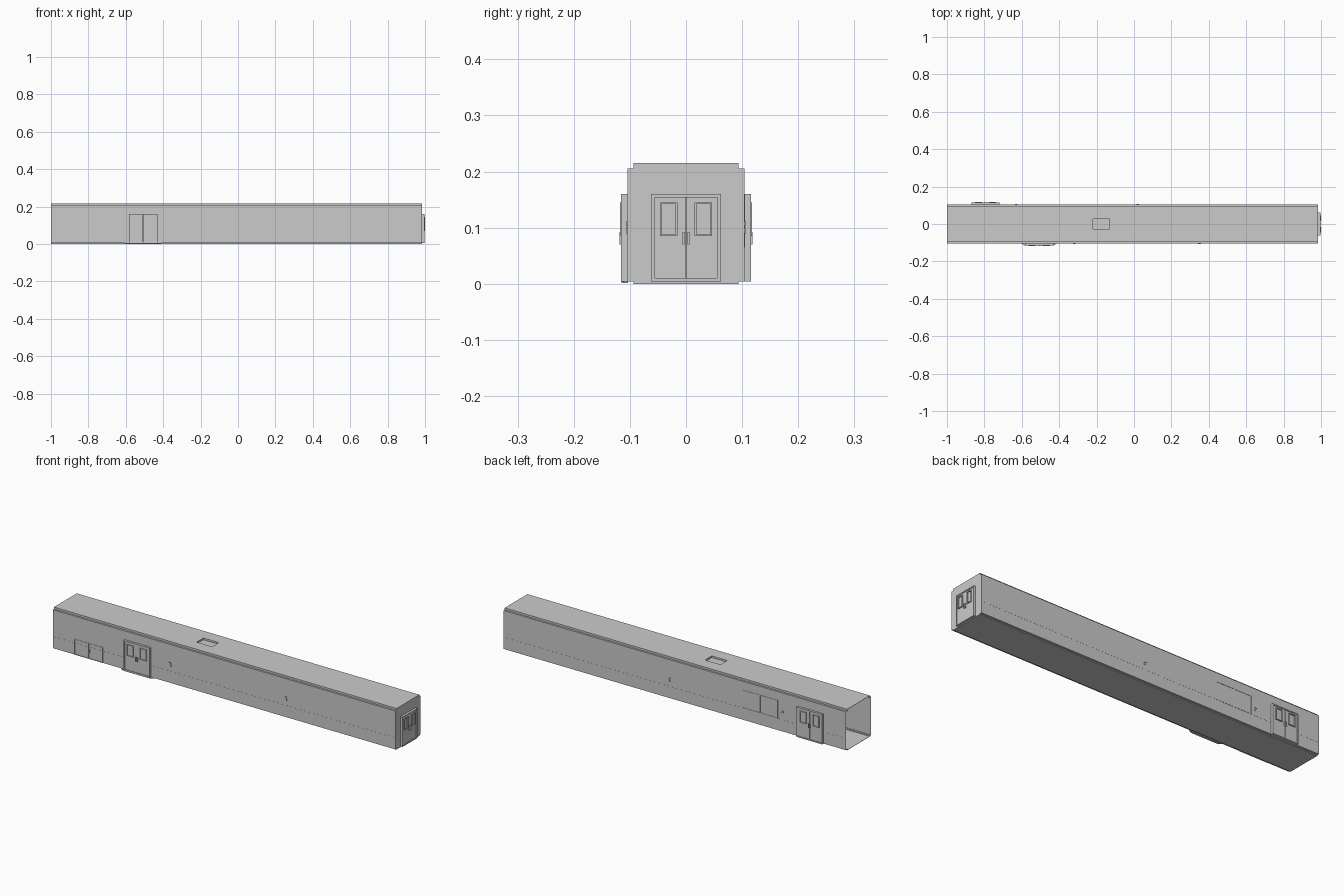
import bpy, bmesh, math
from mathutils import Matrix

if "Cube" in bpy.data.objects:
    bpy.data.objects.remove(bpy.data.objects["Cube"])

X0, X1 = -1.0, 0.985      # open end, closed end
W = 0.104                 # half width at the walls


def finish(bm, name, matrix=Matrix()):
    bmesh.ops.recalc_face_normals(bm, faces=bm.faces)
    mesh = bpy.data.meshes.new(name)
    bm.to_mesh(mesh)
    bm.free()
    ob = bpy.data.objects.new(name, mesh)
    ob.matrix_world = matrix
    bpy.context.collection.objects.link(ob)
    return ob


def add_box(bm, x, y, z):
    m = Matrix.Translation(((x[0] + x[1]) / 2, (y[0] + y[1]) / 2, (z[0] + z[1]) / 2))
    m = m @ Matrix.Diagonal((x[1] - x[0], y[1] - y[0], z[1] - z[0], 1))
    bmesh.ops.create_cube(bm, size=1, matrix=m)


def boxes(name, specs, matrix=Matrix()):
    bm = bmesh.new()
    for s in specs:
        add_box(bm, *s)
    return finish(bm, name, matrix)


def frame(x0, x1, z0, z1, t, y):
    return [((x0, x0 + t), y, (z0, z1)), ((x1 - t, x1), y, (z0, z1)),
            ((x0 + t, x1 - t), y, (z0, z0 + t)), ((x0 + t, x1 - t), y, (z1 - t, z1))]


# Hollow hull: stepped cross-section swept along x
half = [(0.094, 0), (0.094, 0.004), (W, 0.004), (W, 0.205), (0.094, 0.205), (0.094, 0.215)]
profile = half + [(-y, z) for y, z in reversed(half)]
bm = bmesh.new()
rings = [[bm.verts.new((x, y, z)) for y, z in profile] for x in (X0, X1)]
n = len(profile)
for i in range(n):
    j = (i + 1) % n
    bm.faces.new((rings[0][i], rings[0][j], rings[1][j], rings[1][i]))
bm.faces.new(rings[1])
hull = finish(bm, "hull")
# the tube is open at one end, so orient by the roof face
if max(hull.data.polygons, key=lambda p: p.center.z).normal.z < 0:
    hull.data.flip_normals()
sol = hull.modifiers.new("thickness", 'SOLIDIFY')
sol.thickness = 0.002
sol.offset = -1

# Roof hatch: opening with a shallow pan under it
cutter = boxes("hatch_cutter", [((-0.22, -0.13), (-0.028, 0.028), (0.205, 0.23))])
cutter.hide_render = True
cutter.display_type = 'WIRE'
cut = hull.modifiers.new("hatch", 'BOOLEAN')
cut.operation = 'DIFFERENCE'
cut.object = cutter
boxes("hatch_pan", [((-0.222, -0.128), (-0.03, 0.03), (0.204, 0.206))]
      + [((-0.222, -0.22), (-0.03, 0.03), (0.206, 0.2135)),
         ((-0.13, -0.128), (-0.03, 0.03), (0.206, 0.2135)),
         ((-0.22, -0.13), (-0.03, -0.028), (0.206, 0.2135)),
         ((-0.22, -0.13), (0.028, 0.03), (0.206, 0.2135))])


# Projecting double doors; local outward direction is -y
def door(name, x, y, angle, w):
    m = Matrix.Translation((x, y, 0)) @ Matrix.Rotation(math.radians(angle), 4, 'Z')
    h = w / 2
    d = -0.0115
    parts = frame(-h, h, 0.004, 0.16, 0.006, (d, 0.001))
    for s in (-1, 1):
        a, b = sorted((s * 0.0008, s * (h - 0.006)))
        parts.append(((a, b), (d + 0.003, 0.001), (0.008, 0.156)))
    boxes(name, parts, m)
    trim = []
    for s in (-1, 1):
        a, b = sorted((s * h * 0.25, s * h * 0.75))
        trim += frame(a, b, 0.085, 0.145, 0.003, (-0.0135, d + 0.004))
        a, b = sorted((s * 0.003, s * 0.006))
        trim.append(((a, b), (-0.0145, d + 0.004), (0.07, 0.092)))
    boxes(name + "_windows_and_handles", trim, m)


door("front_door", -0.507, -W, 0, 0.152)
door("back_door", -0.795, W, 180, 0.15)
door("end_door", X1, 0, 90, 0.124)

# Threshold plate with splayed sides below the front door
bm = bmesh.new()
vs = [bm.verts.new(p) for p in ((-0.605, -W + 0.001, 0.001), (-0.41, -W + 0.001, 0.001),
                                (-0.43, -0.115, 0.001), (-0.585, -0.115, 0.001))]
face = bm.faces.new(vs)
ext = bmesh.ops.extrude_face_region(bm, geom=[face])
bmesh.ops.translate(bm, vec=(0, 0, 0.003),
                    verts=[v for v in ext["geom"] if isinstance(v, bmesh.types.BMVert)])
finish(bm, "front_threshold")

# Low double hatch on the front wall
lo = (-W - 0.0015, -W + 0.0005)
boxes("low_front_hatch", frame(-0.875, -0.71, 0.004, 0.085, 0.003, lo)
      + [((-0.794, -0.791), lo, (0.007, 0.082)),
         ((-0.80, -0.798), (-W - 0.002, -W), (0.04, 0.055)),
         ((-0.787, -0.785), (-W - 0.002, -W), (0.04, 0.055))])

# Wide divided window on the back wall
hi = (W - 0.0005, W + 0.0015)
boxes("back_window_frame", frame(-0.605, -0.40, 0.065, 0.16, 0.003, hi)
      + [((-0.504, -0.501), hi, (0.068, 0.157))])

# Thin rail along both walls
for s, name, gap in ((-1, "front_rail", (-0.584, -0.431)), (1, "back_rail", (-0.871, -0.719))):
    y = tuple(sorted((s * (W - 0.0003), s * (W + 0.0005))))
    boxes(name, [((X0, gap[0]), y, (0.064, 0.0655)), ((gap[1], X1), y, (0.064, 0.0655))])

# Small wall fixtures
for i, (x, s) in enumerate(((-0.32, -1), (0.35, -1), (-0.63, 1), (0.02, 1))):
    y = tuple(sorted((s * (W - 0.001), s * (W + 0.003))))
    boxes("wall_fixture_%d" % i, [((x - 0.007, x + 0.004), y, (0.103, 0.111)),
                                  ((x, x + 0.007), y, (0.09, 0.1))])
